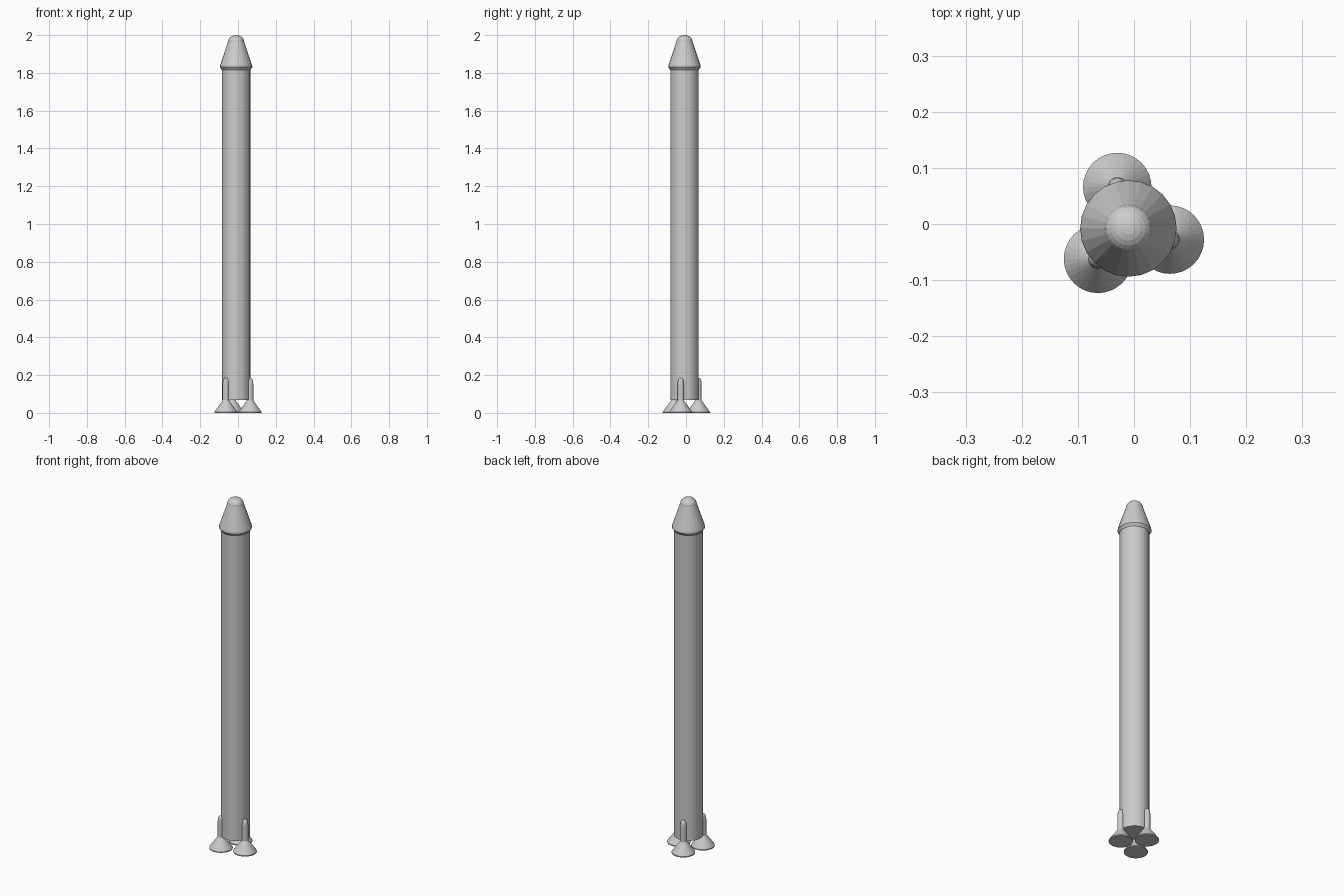
import bpy, bmesh, math

cube = bpy.data.objects.get("Cube")
if cube:
    bpy.data.objects.remove(cube, do_unlink=True)

GREY = (0.6, 0.6, 0.6, 1)
metal = bpy.data.materials.new("grey_metal")
metal.use_nodes = True
metal.diffuse_color = GREY
metal.node_tree.nodes["Principled BSDF"].inputs["Base Color"].default_value = GREY

AXIS = (-0.010, -0.008)


def lathe(name, profile, centre, sides):
    """Solid of revolution from (radius, height) points; zero radius closes to a tip."""
    bm = bmesh.new()
    rings = []
    for r, z in profile:
        if r == 0:
            rings.append([bm.verts.new((0, 0, z))] * sides)
        else:
            turns = [math.tau * i / sides for i in range(sides)]
            rings.append([bm.verts.new((r * math.cos(a), r * math.sin(a), z)) for a in turns])
    for low, high in zip(rings, rings[1:]):
        for i in range(sides):
            j = (i + 1) % sides
            corners = list(dict.fromkeys((low[i], low[j], high[j], high[i])))
            bm.faces.new(corners)
    for ring, flip in ((rings[0], True), (rings[-1], False)):
        if ring[0] is not ring[1]:
            bm.faces.new(ring[::-1] if flip else ring)
    bmesh.ops.recalc_face_normals(bm, faces=bm.faces)
    mesh = bpy.data.meshes.new(name)
    bm.to_mesh(mesh)
    bm.free()
    mesh.materials.append(metal)
    obj = bpy.data.objects.new(name, mesh)
    obj.location = (centre[0], centre[1], 0)
    bpy.context.collection.objects.link(obj)
    return obj


def dome(radius, base, height, steps):
    """Profile points of a rounded cap, from its rim to its tip."""
    angles = [math.pi / 2 * i / steps for i in range(steps)]
    return [(radius * math.cos(a), base + height * math.sin(a)) for a in angles] + [(0, base + height)]


# Long main tube
lathe("body", [(0.075, 0.068), (0.075, 1.82)], AXIS, 32)

# Flared collar, tapering cone and rounded tip
lathe("nose_cone", [(0.075, 1.815), (0.086, 1.83), (0.084, 1.842)] + dome(0.043, 1.965, 0.035, 6), AXIS, 24)

# Three side thrusters, each a round-tipped rod above a flared bell
for n, degrees in enumerate((105, 225, 345), 1):
    a = math.radians(degrees)
    spot = (AXIS[0] + 0.0765 * math.cos(a), AXIS[1] + 0.0765 * math.sin(a))
    lathe(f"thruster_rod_{n}", [(0.017, 0.06), (0.017, 0.155)] + dome(0.016, 0.162, 0.024, 4), spot, 24)
    lathe(f"thruster_bell_{n}", [(0.061, 0), (0.061, 0.005), (0.018, 0.064), (0.017, 0.068)], spot, 32)
